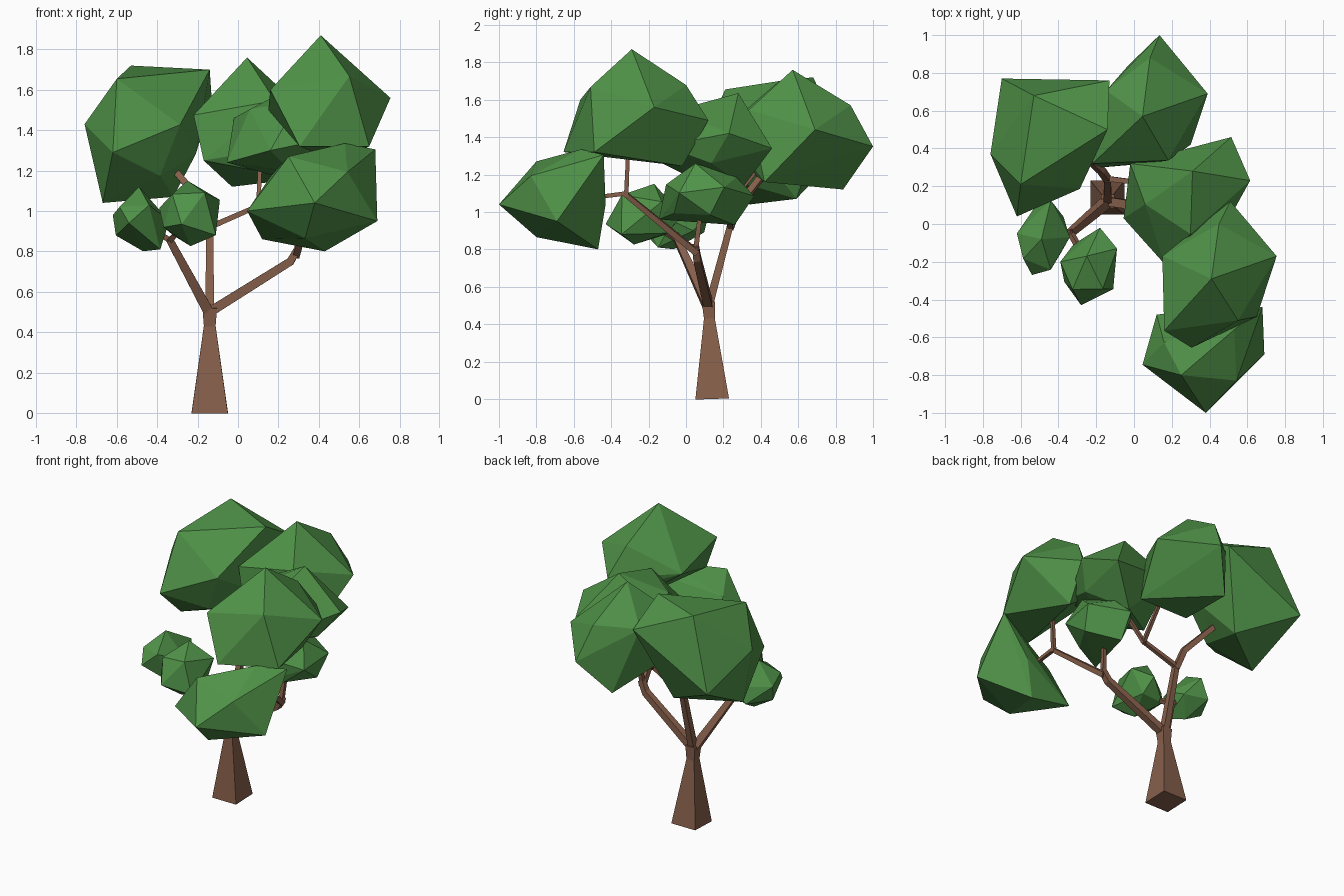
import bpy, bmesh
from mathutils import Vector, Matrix

if "Cube" in bpy.data.objects:
    bpy.data.objects.remove(bpy.data.objects["Cube"])


def material(name, rgb):
    m = bpy.data.materials.new(name)
    m.diffuse_color = (*rgb, 1)
    m.use_nodes = True
    m.node_tree.nodes["Principled BSDF"].inputs["Base Color"].default_value = m.diffuse_color
    return m


BARK = material("bark", (0.24, 0.115, 0.07))
LEAF = material("leaf", (0.08, 0.29, 0.065))


def finish(bm, name, mat):
    bmesh.ops.recalc_face_normals(bm, faces=bm.faces)
    me = bpy.data.meshes.new(name)
    bm.to_mesh(me)
    bm.free()
    me.materials.append(mat)
    ob = bpy.data.objects.new(name, me)
    bpy.context.collection.objects.link(ob)


def limb(name, *stations):
    """Square tapered tube through stations (x, y, z, half width)."""
    pts = [Vector(s[:3]) for s in stations]
    bm = bmesh.new()
    rings = []
    for i, s in enumerate(stations):
        d = (pts[min(i + 1, len(pts) - 1)] - pts[max(i - 1, 0)]).normalized()
        side = Vector((0, 1, 0)) if abs(d.y) < 0.8 else Vector((1, 0, 0))
        u = side.cross(d).normalized()
        v = d.cross(u)
        rings.append([bm.verts.new(pts[i] + s[3] * (a * u + b * v))
                      for a, b in ((1, 1), (-1, 1), (-1, -1), (1, -1))])
    for r, q in zip(rings, rings[1:]):
        for k in range(4):
            bm.faces.new((r[k], r[k - 1], q[k - 1], q[k]))
    bm.faces.new(rings[0])
    bm.faces.new(rings[-1])
    finish(bm, name, BARK)


def foliage(name, fill, lo, hi, *corners):
    """Icosahedron fitted to a box, aimed by the first two corners and pulled to all
    of them; the other corners sit at the fraction fill of the box."""
    lo, hi = Vector(lo), Vector(hi)
    mid, half = (lo + hi) / 2, (hi - lo) / 2

    def local(p):
        return Vector((p[i] - mid[i]) / half[i] for i in range(3))

    w, r = local(corners[0]).normalized(), local(corners[1]).normalized()
    u = (r - w * r.dot(w)).normalized()
    rot = Matrix((u, w.cross(u), w)).transposed()
    bm = bmesh.new()
    bmesh.ops.create_icosphere(bm, subdivisions=1, radius=1, matrix=rot.to_4x4())
    free = [v.co.copy() for v in bm.verts]
    bm.clear()
    for c in corners:
        d = local(c).normalized()
        free.remove(max(free, key=lambda f: f.dot(d)))
    pts = [Vector(c) for c in corners]
    pts += [Vector(mid[i] + fill * half[i] * f[i] for i in range(3)) for f in free]
    # Close the corners into a convex clump
    bmesh.ops.convex_hull(bm, input=[bm.verts.new(p) for p in pts])
    bmesh.ops.delete(bm, geom=[v for v in bm.verts if not v.link_faces], context='VERTS')
    finish(bm, name, LEAF)


# Trunk with the collar where it forks
limb("trunk", (-.14, .14, 0, .09), (-.14, .125, .43, .029), (-.14, .12, .52, .036))

# Left branch and its two twigs
limb("left_branch", (-.14, .12, .49, .026), (-.34, -.05, .86, .018))
limb("left_outer_twig", (-.33, -.04, .85, .014), (-.47, -.08, .94, .011))
limb("left_inner_twig", (-.34, -.04, .85, .014), (-.25, -.2, .95, .011))

# Middle branch, its left arm and its forked right arm
limb("middle_branch", (-.14, .12, .49, .022), (-.14, .24, .94, .017))
limb("middle_left_arm", (-.14, .235, .91, .018), (-.17, .28, 1.03, .018),
     (-.32, .42, 1.21, .016))
limb("middle_right_arm", (-.14, .24, .92, .014), (.1, .21, 1.025, .012))
limb("middle_back_twig", (.1, .205, 1.01, .011), (.11, .4, 1.25, .01))
limb("middle_side_twig", (.095, .215, 1.01, .011), (.2, .15, 1.22, .01))

# Right branch, its upright twig and its forked front arm
limb("right_branch", (-.14, .12, .5, .024), (.26, .06, .75, .02), (.3, .05, .82, .018))
limb("right_twig", (.29, .05, .78, .014), (.31, .08, 1.02, .011))
limb("front_arm", (.29, .06, .78, .017), (.38, -.33, 1.1, .013))
limb("front_upper_twig", (.38, -.32, 1.08, .012), (.4, -.31, 1.32, .01))
limb("front_lower_twig", (.38, -.31, 1.1, .012), (.38, -.55, 1.07, .01))

# Foliage clumps: fill, box low, box high, then the prominent corners
foliage("left_foliage", .78, (-.76, .04, 1.04), (-.12, .77, 1.72),
        (-.53, .68, 1.72), (-.14, .5, 1.7), (-.13, .76, 1.55), (-.7, .77, 1.26),
        (-.76, .37, 1.43), (-.62, .04, 1.29), (-.67, .34, 1.04), (-.32, .59, 1.07),
        (-.6, .21, 1.655))
foliage("back_foliage", .82, (-.24, .2, 1.1), (.39, 1, 1.76),
        (.045, .57, 1.76), (.39, .69, 1.44), (.135, 1, 1.35), (-.03, .84, 1.12),
        (-.22, .32, 1.475), (.3, .42, 1.16), (-.17, .3, 1.25))
foliage("top_foliage", .8, (.145, -.655, 1.23), (.755, .12, 1.87),
        (.41, -.29, 1.87), (.755, -.17, 1.56), (.51, .12, 1.49), (.15, -.17, 1.5),
        (.16, -.565, 1.6), (.65, -.49, 1.32), (.305, -.655, 1.32), (.5, -.02, 1.245))
foliage("middle_foliage", .82, (-.055, -.22, 1.13), (.62, .46, 1.635),
        (.31, .28, 1.635), (.515, .46, 1.34), (.615, .23, 1.42), (-.055, .03, 1.24),
        (-.02, .32, 1.46), (.16, -.21, 1.3), (.3, .31, 1.14))
foliage("front_foliage", .82, (.05, -1, .8), (.69, -.43, 1.335),
        (.38, -1, 1.04), (.25, -.8, 1.27), (.045, -.745, 1), (.69, -.69, .95),
        (.68, -.44, 1.305), (.43, -.47, .8), (.12, -.48, .86), (.53, -.56, 1.335),
        (.5, -.43, 1.04))
foliage("right_small_foliage", .92, (.19, -.145, .93), (.58, .365, 1.26),
        (.46, .05, 1.26), (.38, .27, 1.185), (.33, .365, 1.085), (.19, -.145, .96),
        (.32, .26, .93))
foliage("left_small_foliage", 1, (-.625, -.27, .8), (-.335, .125, 1.12),
        (-.49, -.08, 1.12), (-.44, .125, 1), (-.62, -.05, .98), (-.54, -.27, .94),
        (-.34, -.07, .95), (-.385, -.15, .81))
foliage("front_small_foliage", 1, (-.395, -.43, .82), (-.09, -.02, 1.15),
        (-.25, -.17, 1.15), (-.09, -.13, 1.055), (-.28, -.43, .935), (-.11, -.345, .88),
        (-.39, -.2, 1.015), (-.18, -.02, .98))
